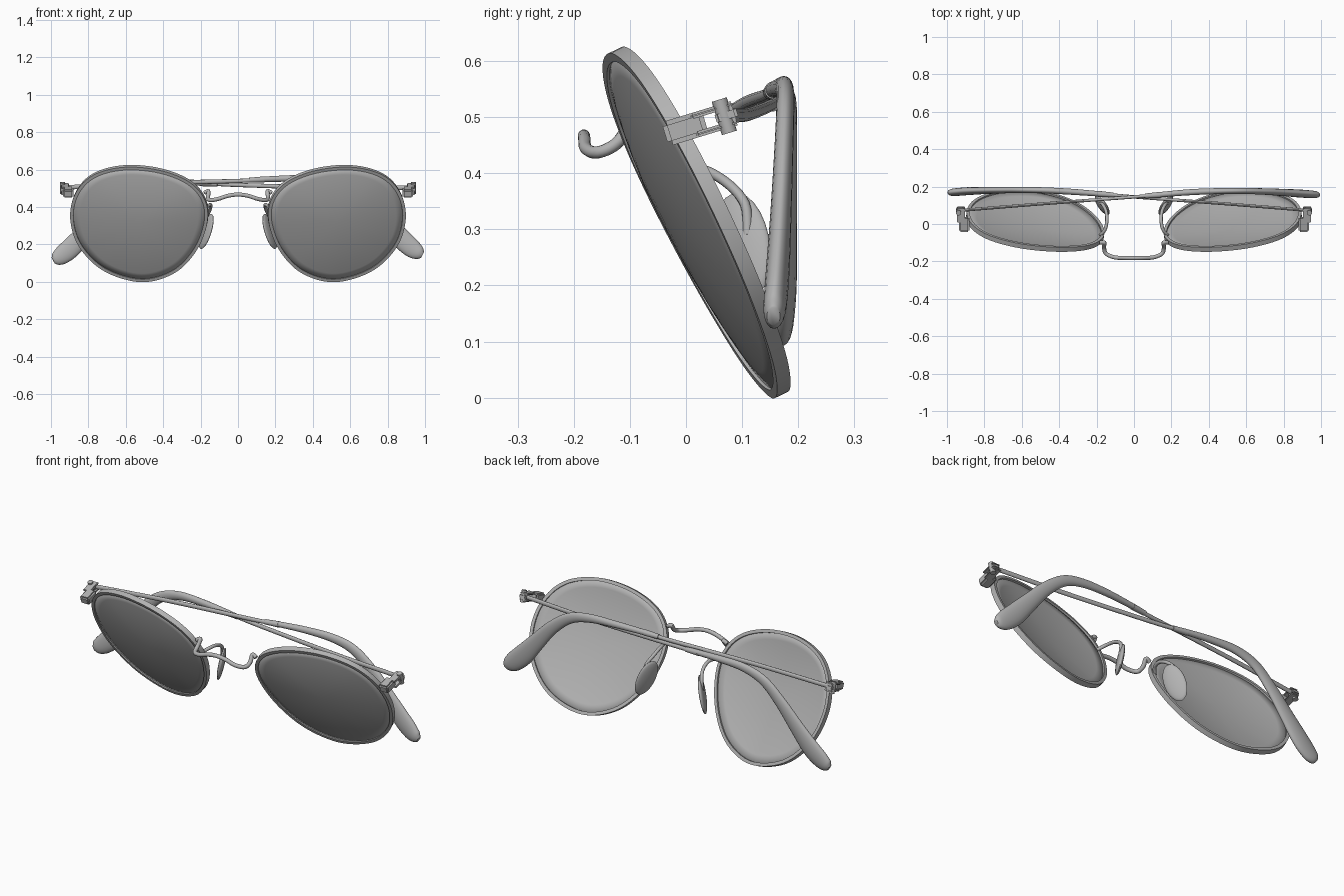
import bpy, bmesh, math
from mathutils import Vector, Matrix

old = bpy.data.objects.get("Cube")
if old:
    bpy.data.objects.remove(old, do_unlink=True)

grey = bpy.data.materials.new("plain grey")
grey.use_nodes = True
grey.diffuse_color = (0.45, 0.45, 0.45, 1)
grey.node_tree.nodes["Principled BSDF"].inputs["Base Color"].default_value = (0.45, 0.45, 0.45, 1)


def finish(name, bm, angle=40):
    bmesh.ops.recalc_face_normals(bm, faces=bm.faces)
    me = bpy.data.meshes.new(name)
    bm.to_mesh(me)
    bm.free()
    ob = bpy.data.objects.new(name, me)
    bpy.context.collection.objects.link(ob)
    me.materials.append(grey)
    bpy.ops.object.select_all(action='DESELECT')
    ob.select_set(True)
    bpy.context.view_layer.objects.active = ob
    bpy.ops.object.shade_smooth_by_angle(angle=math.radians(angle))
    return ob


def spline(pts, steps, closed=False):
    """Catmull-Rom interpolation of points of any dimension."""
    n, out = len(pts), []
    get = (lambda i: pts[i % n]) if closed else (lambda i: pts[max(0, min(n - 1, i))])
    for i in range(n if closed else n - 1):
        for k in range(steps):
            t = k / steps
            out.append([0.5 * (2 * b + (c - a) * t + (2 * a - 5 * b + 4 * c - d) * t * t
                               + (3 * b - a - 3 * c + d) * t ** 3)
                        for a, b, c, d in zip(get(i - 1), get(i), get(i + 1), get(i + 2))])
    if not closed:
        out.append(list(pts[-1]))
    return out


def sweep(name, path, up, sides=12, closed=False, angle=40):
    """Sweep an ellipse along rows of (x, y, z, half size along up, half size across)."""
    bm, rings, n = bmesh.new(), [], len(path)
    P = [Vector(p[:3]) for p in path]
    turn = math.pi / 4 if sides == 4 else 0
    for i, p in enumerate(path):
        a, b = (i - 1, (i + 1) % n) if closed else (max(i - 1, 0), min(i + 1, n - 1))
        t = (P[b] - P[a]).normalized()
        v = t.cross(up).normalized()
        u = v.cross(t)
        rings.append([bm.verts.new(P[i] + u * p[3] * math.cos(w) + v * p[4] * math.sin(w))
                      for w in (turn + math.tau * k / sides for k in range(sides))])
    for i in range(n if closed else n - 1):
        r, s = rings[i], rings[(i + 1) % n]
        for k in range(sides):
            j = (k + 1) % sides
            bm.faces.new((r[k], r[j], s[j], s[k]))
    if not closed:
        bm.faces.new(rings[0])
        bm.faces.new(rings[-1])
    return finish(name, bm, angle)


def box(name, centre, size, basis, bevel=0.005):
    bm = bmesh.new()
    bmesh.ops.create_cube(bm, size=1, matrix=Matrix.Translation(centre) @ basis @ Matrix.Diagonal((*size, 1)))
    bmesh.ops.bevel(bm, geom=bm.edges[:], offset=bevel, segments=2, affect='EDGES')
    return finish(name, bm, 30)


def front_y(x, z):
    """Tilted, slightly wrapped plane holding the lenses."""
    return 0.022 + 0.14 * (abs(x) - 0.53) - 0.488 * (z - 0.31)


# Lens outline as seen from the front
outline = [(.607, .611), (.767, .570), (.86, .475), (.887, .342), (.84, .195), (.71, .069), (.516, .012),
           (.345, .058), (.23, .173), (.172, .32), (.183, .44), (.265, .534), (.42, .595)]

for side, s in (("left", 1), ("right", -1)):
    normal = Vector((s * 0.14, -1, -0.488)).normalized()
    loop = [Vector((s * x, front_y(x, z), z)) for x, z in spline(outline, 8, True)]

    # Rim: rectangular wire round the lens
    sweep(side + "_rim", [(*p, 0.019, 0.012) for p in loop], normal, 4, True, 50)

    # Lens: domed disc
    bm = bmesh.new()
    c = sum(loop, Vector()) / len(loop)
    rings = []
    for k in range(1, 9):
        f = k / 8
        rings.append([bm.verts.new(c + (p - c) * f + normal * 0.038 * (1 - f * f)) for p in loop])
    hub = bm.verts.new(c + normal * 0.038)
    n = len(loop)
    for i in range(n):
        j = (i + 1) % n
        bm.faces.new((hub, rings[0][i], rings[0][j]))
        for a, b in zip(rings, rings[1:]):
            bm.faces.new((a[i], b[i], b[j], a[j]))
    lens = finish(side + "_lens", bm)
    mod = lens.modifiers.new("thickness", 'SOLIDIFY')
    mod.thickness = 0.012
    mod.offset = 0

    # Nose pad and its bent wire arm
    long_axis = Vector((s * .06, .035, -.18)).normalized()
    face = Vector((-s * .85, .45, -.2))
    face = (face - long_axis * face.dot(long_axis)).normalized()
    wide = long_axis.cross(face)
    rot = Matrix((wide, long_axis, face)).transposed().to_4x4()
    bm = bmesh.new()
    bmesh.ops.create_uvsphere(bm, u_segments=24, v_segments=12, radius=1,
                              matrix=Matrix.Translation((s * .17, .10, .27)) @ rot @ Matrix.Diagonal((.055, .1, .015, 1)))
    finish(side + "_nose_pad", bm, 60)
    arm = [(.18, -.06, .39), (.155, -.03, .41), (.145, .02, .41), (.15, .07, .385),
           (.168, .105, .345), (.178, .11, .29)]
    sweep(side + "_pad_arm", spline([(s * x, y, z, .009, .009) for x, y, z in arm], 5), Vector((1, .1, .1)), 10)

    # Endpiece and hinge: stepped block, two lugs, knuckle and screw
    tilt = Matrix.Rotation(math.radians(17), 4, 'X')

    def at(x, along, up):
        return Vector((s * x, -.035, .47)) + tilt.to_3x3() @ Vector((0, along, up))

    box(side + "_endpiece", at(.907, .035, 0), (.055, .075, .045), tilt, .008)
    for nm, up in (("upper", .017), ("lower", -.017)):
        box(f"{side}_{nm}_hinge_lug", at(.925, .09, up), (.045, .08, .011), tilt, .004)
    box(side + "_hinge_knuckle", at(.93, .112, 0), (.04, .04, .024), tilt, .005)
    bm = bmesh.new()
    bmesh.ops.create_cone(bm, cap_ends=True, segments=16, radius1=.014, radius2=.014, depth=.062,
                          matrix=Matrix.Translation(at(.938, .108, 0)) @ tilt)
    finish(side + "_hinge_screw", bm, 30)

# Bridge: wire with a raised centre and forward-bowed ends
half = [(.18, -.10, .475), (.158, -.10, .485), (.16, -.125, .452), (.15, -.158, .437),
        (.105, -.178, .444), (.055, -.181, .460)]
bridge = half + [(0, -.182, .467)] + [(-x, y, z) for x, y, z in reversed(half)]
sweep("bridge", spline([(*p, .011, .011) for p in bridge], 6), Vector((.02, .3, 1)))

# Folded temples: a thin wire, a sleeve collar, then a curved ear piece with a broad tip.
# m is the side of the tip; each temple is hinged on the opposite side.
for name, m, dz, ear in (
    ("right_temple", 1, .018,
     [(.12, .155, .548, .014, .014), (.3, .170, .553, .016, .018), (.46, .176, .548, .016, .023),
      (.58, .177, .517, .016, .028), (.69, .174, .435, .017, .034), (.79, .169, .325, .019, .044),
      (.87, .164, .235, .021, .053), (.93, .160, .180, .021, .050), (.968, .157, .155, .019, .037),
      (.987, .156, .145, .012, .018)]),
    ("left_temple", -1, -.004,
     [(.17, .160, .527, .014, .014), (.33, .172, .534, .016, .018), (.48, .180, .530, .016, .023),
      (.60, .182, .490, .016, .028), (.70, .181, .400, .017, .034), (.80, .179, .285, .019, .044),
      (.88, .176, .195, .021, .053), (.935, .172, .147, .021, .050), (.972, .169, .123, .019, .037),
      (.988, .168, .114, .012, .018)])):
    up = Vector((0, 1, 0))
    x0, y0, z0 = ear[0][:3]
    wire = [(-m * .935, .072, .504, .008, .012), (-m * .5, .107, .508 + dz, .008, .012),
            (0, .145, .522 + dz, .009, .011), (m * x0, y0, z0, .010, .010)]
    sweep(name + "_wire", spline(wire, 8), up)
    sweep(name + "_ear_piece", spline([(m * p[0], *p[1:]) for p in ear], 6), up, 20, False, 60)
    collar = [(m * (x0 - .06), y0 - .005, z0 - .004, .013, .013), (m * (x0 + .02), y0 + .001, z0, .016, .016)]
    sweep(name + "_collar", collar, up, 16)
